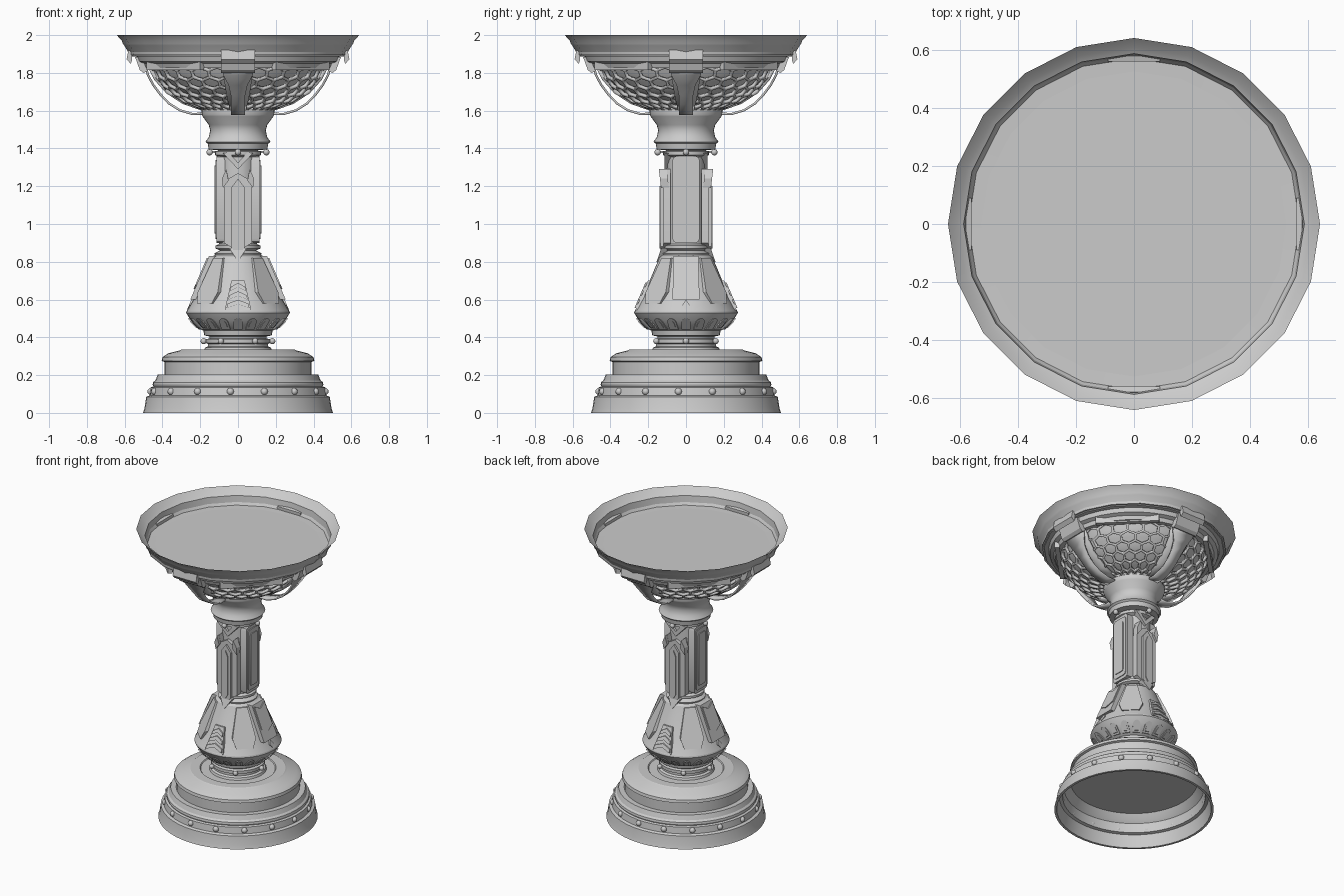
import bpy, bmesh
from math import sin, cos, pi, radians
from mathutils import Matrix, Vector

if "Cube" in bpy.data.objects:
    bpy.data.objects.remove(bpy.data.objects["Cube"])


def make(name, bm, smooth=30):
    bmesh.ops.remove_doubles(bm, verts=bm.verts, dist=1e-5)
    bmesh.ops.recalc_face_normals(bm, faces=bm.faces)
    me = bpy.data.meshes.new(name)
    bm.to_mesh(me)
    bm.free()
    ob = bpy.data.objects.new(name, me)
    bpy.context.collection.objects.link(ob)
    me.shade_smooth()
    me.set_sharp_from_angle(angle=radians(smooth))
    return ob


def lathe(name, pts, n=40, closed=False):
    bm = bmesh.new()
    rings = [[bm.verts.new((r * cos(2 * pi * k / n), r * sin(2 * pi * k / n), z)) for k in range(n)]
             for r, z in pts]
    pairs = list(zip(rings, rings[1:])) + ([(rings[-1], rings[0])] if closed else [])
    for a, b in pairs:
        for k in range(n):
            j = (k + 1) % n
            bm.faces.new((a[k], a[j], b[j], b[k]))
    return make(name, bm)


def prism(bm, back, front):
    a = [bm.verts.new(p) for p in back]
    b = [bm.verts.new(p) for p in front]
    bm.faces.new(a)
    bm.faces.new(b)
    for k in range(len(a)):
        j = (k + 1) % len(a)
        bm.faces.new((a[k], a[j], b[j], b[k]))


def plates(name, outline, radius, depth, angles):
    """Outline (across, z) laid on a surface radius(z), raised by depth."""
    bm = bmesh.new()
    for a in angles:
        m = Matrix.Rotation(radians(a), 3, 'Z')
        prism(bm, [m @ Vector((u, -radius(z) + 0.03, z)) for u, z in outline],
              [m @ Vector((u, -radius(z) - depth, z)) for u, z in outline])
    return make(name, bm)


def blocks(name, side, half, angles):
    """Side profile (radius, z) extruded sideways, repeated around the axis."""
    bm = bmesh.new()
    for a in angles:
        m = Matrix.Rotation(radians(a), 3, 'Z')
        prism(bm, [m @ Vector((-half, -r, z)) for r, z in side],
              [m @ Vector((half, -r, z)) for r, z in side])
    return make(name, bm)


def beads(name, count, r, z, size, offset=0):
    bm = bmesh.new()
    for k in range(count):
        a = radians(offset) + 2 * pi * k / count
        bmesh.ops.create_uvsphere(bm, u_segments=12, v_segments=8, radius=size,
                                  matrix=Matrix.Translation((r * cos(a), r * sin(a), z)))
    return make(name, bm, 60)


def mirror(right):
    return right + [(-u, z) for u, z in reversed(right) if abs(u) > 1e-6]


QUARTERS = (0, 90, 180, 270)
FB, LR = (0, 180), (90, 270)

# Hollow stepped foot
lathe("foot_skirt", [(0, .2), (.4, .2), (.425, .165), (.44, .15), (.45, .09), (.47, .085), (.487, 0),
                     (.503, 0), (.495, .025), (.486, .085), (.468, .092), (.462, .135), (.448, .14),
                     (.452, .15), (.45, .162), (.437, .172), (.425, .203), (.38, .203)], 48)
lathe("foot_drum", [(.39, .2), (.39, .27), (.404, .275), (.4, .295), (.37, .315), (.31, .33), (.3, .336),
                    (.24, .336), (.235, .33), (0, .33)], 48)
beads("foot_studs", 16, .462, .113, .019, -95)

# Neck and flared knop
lathe("lower_neck", [(.18, .33), (.175, .345), (.16, .352), (.16, .365), (.17, .37), (.17, .39),
                     (.15, .395), (.152, .405), (.178, .41), (.183, .435), (.205, .445), (.25, .49),
                     (.275, .53), (.272, .54)])
beads("lower_neck_beads", 6, .182, .38, .016)
lathe("flared_cone", [(.272, .538), (.23, .61), (.14, .825), (.125, .835), (0, .835)])


def under(z):
    return .205 + (z - .445) * 1.0


def cone(z):
    return .262 - (z - .55) * .43


# Scalloped arches below the flare
arch = mirror([(.024, .442), (.024, .478)] + [(.024 * cos(t * pi / 8), .478 + .022 * sin(t * pi / 8))
                                              for t in range(1, 5)])
plates("scallops", arch, under, .006, range(0, 360, 18))
plates("scallop_centres", [(u * .55, .45 + (z - .442) * .6) for u, z in arch], under, .011, range(0, 360, 18))

# Raised ornaments on the flare
plates("flare_front_panel", mirror([(.07, .545), (.035, .7)]), cone, .004, FB)
for k in range(3):
    z, w = .555 + k * .045, .06 - k * .01
    plates("flare_front_chevron", mirror([(w, z), (w - .002, z + .022), (0, z + .044)])[:3] +
           [(-w + .002, z + .022), (-w, z), (0, z + .02)], cone, .013, FB)
plates("flare_side_panel", mirror([(.072, .6), (.065, .83)]), cone, .012, LR)
plates("flare_side_inset", [(.058, .68), (.055, .82), (0, .795), (-.055, .82), (-.058, .68), (0, .655)],
       cone, .019, LR)
plates("flare_drops", mirror([(0, .545), (.02, .57), (0, .6)]), cone, .006, LR)
plates("flare_corner_panels", mirror([(.055, .58), (.075, .64), (.035, .82)]), cone, .003, (45, 135, 225, 315))

# Column with panels
lathe("column", [(.12, .83), (.125, .845), (.095, .86), (.118, .87), (.118, .885), (.1, .895), (.1, 1.355),
                 (.122, 1.365), (.122, 1.385), (.1, 1.39), (.1, 1.41)], 24)


def flat(r):
    return lambda z: r


def rounded(w, z0, z1, c):
    return mirror([(w - c, z0), (w - c * .3, z0 + c * .3), (w, z0 + c), (w, z1 - c),
                   (w - c * .3, z1 - c * .3), (w - c, z1)])


plates("column_side_frame", rounded(.072, .9, 1.36, .022), flat(.1), .014, LR)
plates("column_side_border", rounded(.058, .92, 1.34, .018), flat(.112), .008, LR)
plates("column_side_inlay", rounded(.038, .95, 1.31, .012), flat(.118), .007, LR)
plates("column_front_frame", mirror([(0, .83), (.04, .88), (.075, .9), (.075, 1.22), (.062, 1.29), (.05, 1.24),
                                     (0, 1.27)]), flat(.112), .008, FB)
plates("column_front_blade", mirror([(0, .83), (.038, .88), (.038, 1.19), (0, 1.24)]), flat(.12), .014, FB)
plates("column_front_ridge", mirror([(0, .87), (.018, .9), (.018, 1.16), (0, 1.2)]), flat(.128), .012, FB)
for s in (-1, 1):
    plates("column_front_wing", [(s * .062, 1.29), (s * .085, 1.24), (s * .08, 1.19), (s * .05, 1.23)],
           lambda z: .12 + (z - 1.19) * .12, .012, FB)
    plates("column_top_strip", [(0, 1.29), (s * .08, 1.375), (s * .05, 1.38), (0, 1.325)], flat(.105), .01, FB)
plates("blade_foot", mirror([(0, .8), (.045, .87), (.02, .88)]), lambda z: .15 - (z - .8) * .35, .006, FB)

# Upper knob and its beads
lathe("upper_knob", [(.1, 1.39), (.155, 1.395), (.16, 1.425), (.172, 1.435), (.155, 1.46), (.147, 1.495),
                     (.155, 1.525), (.188, 1.57), (.192, 1.58), (.192, 1.605), (.18, 1.615), (0, 1.615)])
beads("upper_beads", 4, .15, 1.38, .017)
blocks("bead_pins", [(.1, 1.375), (.15, 1.375), (.15, 1.386), (.1, 1.386)], .006, QUARTERS)

# Bowl with honeycomb lattice
BOWL = [(.185, 1.61), (.285, 1.645), (.37, 1.70), (.432, 1.77), (.472, 1.85)]


def bowl(t):
    x = min(max(t, 0), 1) * (len(BOWL) - 1)
    k = min(int(x), len(BOWL) - 2)
    return Vector(BOWL[k]).lerp(Vector(BOWL[k + 1]), x - k)


lathe("bowl_body", [(r - .012, z + .006) for r, z in [(.02, 1.6)] + [tuple(bowl(t / 12)) for t in range(13)]]
      + [(.47, 1.885)], 48)
bm = bmesh.new()
ROWS, LIMIT = 6, 37
HEX = [(0, -2 / 3), (.5, -1 / 3), (.5, 1 / 3), (0, 2 / 3), (-.5, 1 / 3), (-.5, -1 / 3)]
for centre in (45, 135, 225, 315):
    for row in range(ROWS + 1):
        for col in range(-4, 5):
            vs = []
            for hu, hv in HEX:
                a = (col + hu + .5 * (row % 2)) * 12.5
                a = radians(centre + min(max(a, -LIMIT), LIMIT))
                r, z = bowl((row + hv) / ROWS)
                vs.append(bm.verts.new((r * cos(a), r * sin(a), z)))
            f = bm.faces.new(vs)
            if f.calc_area() < 5e-4:
                bmesh.ops.delete(bm, geom=[f], context='FACES')
bmesh.ops.remove_doubles(bm, verts=bm.verts, dist=1e-4)
cells = list(bm.faces)
bmesh.ops.inset_individual(bm, faces=cells, thickness=.007, use_even_offset=False)
bmesh.ops.delete(bm, geom=cells, context='FACES')
lattice = make("bowl_honeycomb", bm)
mod = lattice.modifiers.new("thickness", 'SOLIDIFY')
mod.thickness, mod.offset = .018, 0


# Ribbons following a (radius, z, half width) path
def ribbons(name, path, thick):
    bm = bmesh.new()
    for a in QUARTERS:
        m = Matrix.Rotation(radians(a), 3, 'Z')
        rows = [[bm.verts.new(m @ Vector((s * w, -r, z))) for s in (-1, 1)] for r, z, w in path]
        for p, q in zip(rows, rows[1:]):
            bm.faces.new((p[0], p[1], q[1], q[0]))
    ob = make(name, bm)
    mod = ob.modifiers.new("thickness", 'SOLIDIFY')
    mod.thickness, mod.offset = thick, 0


ribbons("bowl_ribs", [(r + .004, z, .04 + .045 * k / 4) for k, (r, z) in enumerate(BOWL)], .02)
ribbons("handle_straps", [(.17, 1.585, .036), (.24, 1.582, .036), (.307, 1.602, .036), (.365, 1.638, .036),
                          (.41, 1.685, .038), (.45, 1.738, .05), (.477, 1.79, .078), (.495, 1.86, .09)], .012)
blocks("handle_brackets", [(.47, 1.885), (.478, 1.81), (.5, 1.8), (.52, 1.815), (.545, 1.885)], .09, QUARTERS)
blocks("rim_clips", [(.568, 1.848), (.59, 1.872), (.58, 1.92), (.56, 1.915), (.56, 1.87)], .09, QUARTERS)

# Collar arcs above the lattice
lathe("bowl_collar", [(.46, 1.825), (.495, 1.825), (.505, 1.85), (.53, 1.86), (.54, 1.89), (.46, 1.89)], 40, True)
plates("collar_corner_blocks", mirror([(.2, 1.815), (.2, 1.885)]), flat(.485), .0, (45, 135, 225, 315))

# Twenty-sided rim and floor of the dish
lathe("dish_rim", [(.5, 1.885), (.568, 1.888), (.602, 1.945), (.61, 1.955), (.615, 1.97), (.642, 2.0),
                   (.61, 1.968), (.588, 1.955), (.58, 1.895), (.5, 1.892)], 20, True)
lathe("dish_floor", [(.582, 1.893), (0, 1.893)], 20)
